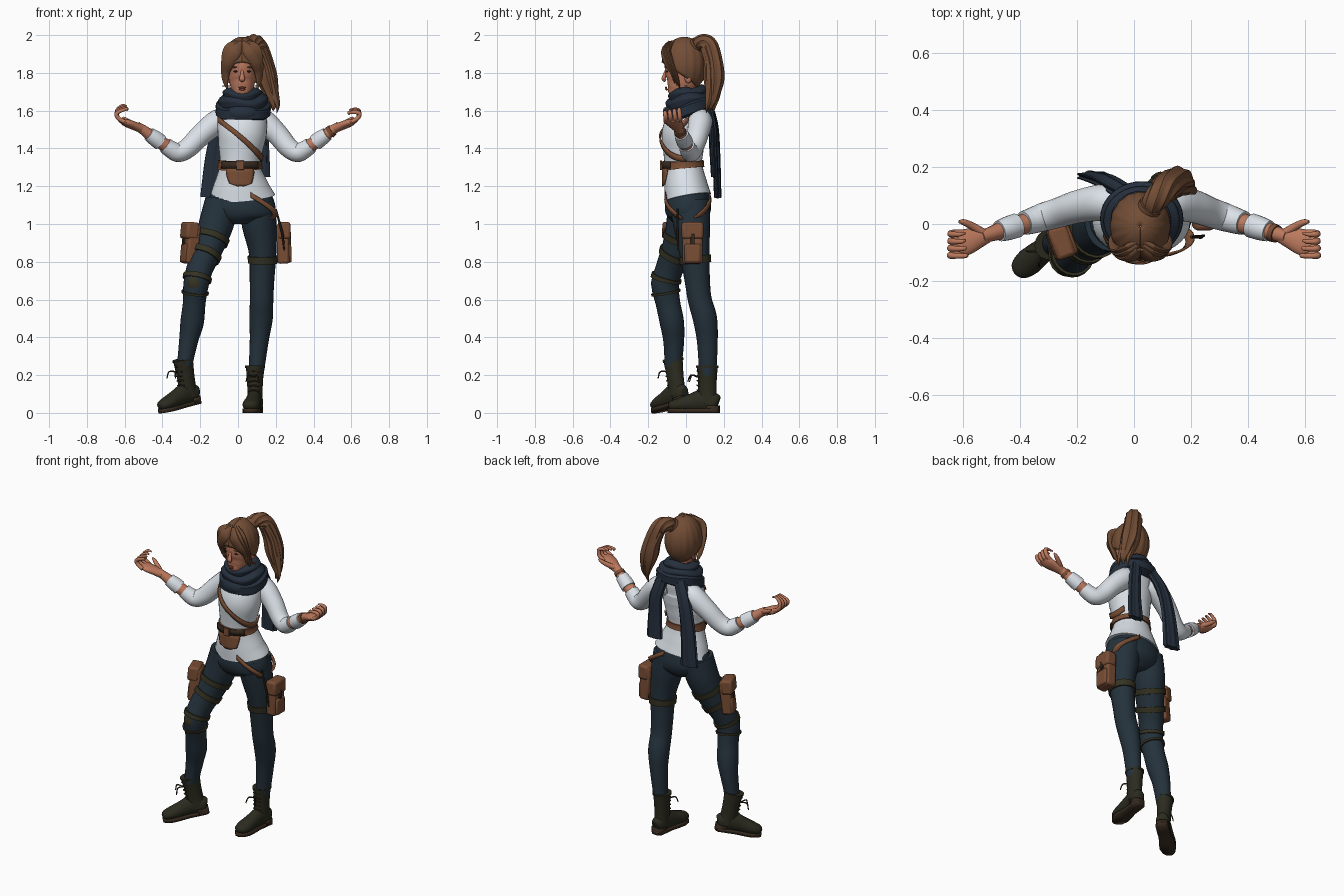
import bpy, bmesh
from math import sin, cos, pi, tau
from mathutils import Vector, Matrix

if "Cube" in bpy.data.objects:
    bpy.data.objects.remove(bpy.data.objects["Cube"])
X, Y, Z = Vector((1, 0, 0)), Vector((0, 1, 0)), Vector((0, 0, 1))
made = []


def material(name, *rgb):
    m = bpy.data.materials.new(name)
    m.use_nodes = True
    m.diffuse_color = (*rgb, 1)
    m.node_tree.nodes["Principled BSDF"].inputs["Base Color"].default_value = (*rgb, 1)
    return m


shirt = material("white cloth", .72, .77, .82)
navy = material("navy trousers", .018, .032, .045)
wool = material("dark blue wool", .018, .028, .045)
skin = material("skin", .5, .19, .11)
lip = material("lip red", .3, .09, .06)
hair = material("brown hair", .17, .075, .036)
leather = material("brown leather", .19, .075, .035)
dark = material("dark leather", .035, .022, .013)
bootcol = material("boot leather", .024, .024, .014)
olive = material("olive webbing", .035, .032, .016)


def finish(name, bm, mat):
    bmesh.ops.recalc_face_normals(bm, faces=bm.faces[:])
    me = bpy.data.meshes.new(name)
    bm.to_mesh(me)
    bm.free()
    me.materials.append(mat)
    ob = bpy.data.objects.new(name, me)
    bpy.context.collection.objects.link(ob)
    made.append(ob)
    return ob


def smooth(pts, n=8):
    """Catmull-Rom through tuples of position and radii."""
    out, last = [], len(pts) - 1
    for i in range(last):
        near = [pts[max(0, min(last, i + k))] for k in (-1, 0, 1, 2)]
        for t in (j / n for j in range(n)):
            out.append(tuple((2 * b + (c - a) * t + (2 * a - 5 * b + 4 * c - d) * t * t
                              + (3 * b - a - 3 * c + d) * t ** 3) / 2 for a, b, c, d in zip(*near)))
    return out + [tuple(pts[-1])]


def tube(name, rings, mat, ref=X, sides=20, flute=(0, 0), closed=False):
    """Skin elliptical rings (x, y, z, radius along ref, other radius)."""
    bm, loops, n = bmesh.new(), [], len(rings)
    for i, r in enumerate(rings):
        a, b = (i - 1, (i + 1) % n) if closed else (max(i - 1, 0), min(i + 1, n - 1))
        t = (Vector(rings[b][:3]) - Vector(rings[a][:3])).normalized()
        u = (ref - t * ref.dot(t)).normalized()
        v = t.cross(u)
        loop = []
        for k in range(sides):
            w = tau * k / sides
            f = 1 + flute[1] * cos(flute[0] * w)
            loop.append(bm.verts.new(Vector(r[:3]) + f * (u * r[3] * cos(w) + v * r[-1] * sin(w))))
        loops.append(loop)
    for i in range(n if closed else n - 1):
        p, q = loops[i], loops[(i + 1) % n]
        for k in range(sides):
            bm.faces.new((p[k - 1], p[k], q[k], q[k - 1]))
    if not closed:
        bm.faces.new(loops[0])
        bm.faces.new(loops[-1])
    return finish(name, bm, mat)


def band(name, rings, low, high, mat, grow=.009):
    part = [(*r[:3], r[3] + grow, r[-1] + grow) for r in rings if low <= r[2] <= high]
    return tube(name, part, mat)


def surf(rings, z, a, grow=.008):
    """Point on a vertical loft; angle 0 is the front."""
    r = min(rings, key=lambda s: abs(s[2] - z))
    return (r[0] + (r[3] + grow) * sin(a), r[1] - (r[-1] + grow) * cos(a), z)


def grid(name, rows, mat, thick):
    bm = bmesh.new()
    vs = [[bm.verts.new(p) for p in row] for row in rows]
    for p, q in zip(vs, vs[1:]):
        for k in range(len(p) - 1):
            bm.faces.new((p[k], p[k + 1], q[k + 1], q[k]))
    ob = finish(name, bm, mat)
    mod = ob.modifiers.new("thickness", "SOLIDIFY")
    mod.thickness, mod.offset = thick, 0
    return ob


def box(name, loc, size, mat, tilt=0, turn=0):
    bm = bmesh.new()
    bmesh.ops.create_cube(bm, size=1, matrix=Matrix.Diagonal((*size, 1)))
    ob = finish(name, bm, mat)
    ob.location, ob.rotation_euler = loc, (0, tilt, turn)
    mod = ob.modifiers.new("soft edges", "BEVEL")
    mod.width, mod.segments = min(size) * .2, 2


def ball(name, loc, size, mat, tilt=0):
    bm = bmesh.new()
    bmesh.ops.create_uvsphere(bm, u_segments=16, v_segments=10, radius=1,
                              matrix=Matrix.Diagonal((*size, 1)))
    ob = finish(name, bm, mat)
    ob.location, ob.rotation_euler = loc, (0, tilt, 0)


def ring(name, c, rx, ry, minor, tilt, mat, ref=Z, wave=0, flute=(0, 0)):
    pts = [(c[0] + rx * sin(a), c[1] - ry * cos(a), c[2] - tilt * cos(a) + wave * sin(3 * a + c[2] * 40), minor)
           for a in (tau * k / 40 for k in range(40))]
    tube(name, pts, mat, ref, 24, flute, True)


# Torso, trousers and legs
torso = smooth([(.02, .01, 1.14, .177, .124), (.015, 0, 1.2, .15, .115), (.01, -.014, 1.31, .108, .1),
                (.015, -.014, 1.4, .118, .108), (.022, -.012, 1.48, .13, .116), (.022, .008, 1.55, .13, .105),
                (.022, .03, 1.6, .12, .08), (.022, .03, 1.64, .06, .05)], 12)
tube("shirt_body", torso, shirt, sides=32)
hips = smooth([(.015, .01, 1.22, .13, .1), (.015, .01, 1.1, .183, .122), (.01, .01, 1.04, .16, .11),
               (.01, .01, 1, .06, .07)])
tube("trouser_hips", hips, navy, sides=32)
right_leg = smooth([(-.085, .01, 1.12, .09, .105), (-.115, -.005, 1, .092, .1), (-.155, -.04, .88, .08, .086),
                    (-.2, -.085, .77, .071, .074), (-.222, -.11, .68, .067, .073), (-.232, -.095, .58, .06, .065),
                    (-.243, -.075, .48, .062, .064), (-.262, -.065, .38, .05, .055), (-.283, -.068, .25, .04, .045)])
left_leg = smooth([(.1, .02, 1.12, .09, .108), (.112, .03, 1, .092, .098), (.13, .045, .85, .073, .08),
                   (.127, .06, .7, .065, .067), (.125, .073, .6, .062, .063), (.122, .1, .5, .062, .064),
                   (.112, .113, .38, .05, .055), (.095, .115, .2, .04, .045)])
tube("right_trouser_leg", right_leg, navy, sides=24)
tube("left_trouser_leg", left_leg, navy, sides=24)
for low, high in ((.9, .95), (.81, .865), (.7, .735), (.63, .655)):
    band("right_leg_strap", right_leg, low, high, olive)
band("left_thigh_strap", left_leg, .79, .835, olive)
ball("right_knee_patch", (-.226, -.155, .685), (.045, .03, .05), olive)

# Belt, front plate and slung straps
band("belt", torso, 1.288, 1.335, leather)
grid("belt_front", [[surf(torso, z, k * .1, .013) for k in range(-9, 10)] for z in (1.293, 1.33)], dark, .006)
box("belt_buckle", (.012, -.132, 1.311), (.04, .012, .05), leather)
grid("front_plate", [[surf(torso, z, w * k / 5) for k in range(-5, 6)] for z, w in
                     ((1.3, .66), (1.27, .62), (1.24, .5), (1.215, .4), (1.2, .1))], leather, .009)


def sash(name, path, rings, width, mat):
    grid(name, [[surf(rings, z + d, a, g) for d in (-width, 0, width)] for a, z, g in path], mat, .008)


sash("chest_strap", [(a, 1.455 - .108 * sin(a), .009) for a in (-1.15 + .1 * k for k in range(34))],
     torso, .016, leather)
for name, flip in (("front_hip_strap", False), ("back_hip_strap", True)):
    path = [(.3 + 1.1 * t, 1.155 - .14 * t, .01 + .035 * t) for t in (k / 12 for k in range(13))]
    sash(name, [(pi - a if flip else a, z, g) for a, z, g in path], hips, .015, leather)

# Thigh pouches
for side, x, y, tilt, turn in (("right", -.25, -.065, .1, .35), ("left", .238, .035, -.03, 0)):
    s = 1 if x > 0 else -1
    box(side + "_pouch", (x, y, .895), (.065, .105, .21), leather, tilt, turn)
    box(side + "_pouch_flap", (x + s * .006, y, .965), (.07, .115, .09), leather, tilt, turn)
    box(side + "_pouch_pocket", (x + s * .02, y, .845), (.05, .085, .1), leather, tilt, turn)
    box(side + "_pouch_tab", (x + s * .037, y, .92), (.012, .02, .06), dark, tilt, turn)
tube("pouch_tool", [(.2, -.045, 1.08, .005), (.235, -.045, .95, .007), (.245, -.04, .86, .004)], dark, sides=8)


# Boots, built pointing forward and then turned into place
def boot(side, x, y, turn, pitch):
    toe = Matrix.Translation((0, -.2, 0))
    place = Matrix.Translation((x, y, 0)) @ Matrix.Rotation(turn, 4, "Z") @ toe \
        @ Matrix.Rotation(pitch, 4, "X") @ toe.inverted()
    foot = smooth([(0, .058, .05, .02, .032), (0, .04, .055, .038, .05), (0, -.03, .063, .04, .058),
                   (0, -.09, .053, .043, .047), (0, -.15, .043, .047, .036), (0, -.192, .037, .035, .026),
                   (0, -.207, .033, .012, .01)], 5)
    shaft = smooth([(0, .005, .05, .042, .05), (0, 0, .1, .04, .05), (0, 0, .17, .043, .05),
                    (0, 0, .25, .049, .056)], 5)
    sole = [(.018, .064), (.036, .05), (.037, 0), (.036, -.05), (.045, -.11), (.048, -.15), (.036, -.19), (.015, -.21)]
    parts = [tube(side + "_boot_foot", foot, bootcol), tube(side + "_boot_shaft", shaft, bootcol),
             band(side + "_boot_cuff", shaft, .232, .251, bootcol, .004),
             grid(side + "_boot_sole", [[(-w, v, .011), (w, v, .011)] for w, v in sole], dark, .022),
             grid(side + "_boot_heel", [[(-w, v, .02), (w, v, .02)] for w, v in sole[:3]], dark, .04)]
    for k in range(5):
        z = .115 + .025 * k
        parts.append(tube(side + "_boot_lace", [(-.028, -.04, z, .004), (0, -.055, z + .006, .004),
                                                (.028, -.04, z, .004)], dark, Z, 6))
    for s in (-1, 1):
        parts.append(tube(side + "_lace_bow", smooth([(0, -.052, .19, .004), (s * .025, -.085, .2, .004),
                                                      (s * .035, -.1, .165, .003)], 4), dark, Y, 6))
    for ob in parts:
        ob.matrix_world = place


boot("right", -.25, -.035, -.88, .2)
boot("left", .09, .113, -.13, 0)

# Arms and hands, mirrored with a slight offset at the shoulder
for side, s in (("right", -1), ("left", 1)):
    def at(pts):
        return smooth([(s * p[0] + .025 * max(0, 1 - p[0] / .3), *p[1:]) for p in pts], 6)
    tube(side + "_sleeve", at([(.06, .06, 1.56, .055), (.12, .075, 1.543, .064), (.2, .062, 1.475, .058),
                               (.265, .04, 1.405, .053), (.315, .025, 1.378, .05), (.355, .012, 1.395, .046),
                               (.385, .003, 1.417, .042)]), shirt, Y)
    tube(side + "_forearm", at([(.35, .01, 1.395, .036), (.44, -.015, 1.452, .034), (.5, -.035, 1.497, .026),
                                (.535, -.045, 1.518, .024)]), skin, Y)
    tube(side + "_cuff", at([(.41, -.005, 1.432, .043), (.44, -.015, 1.454, .042), (.472, -.025, 1.476, .037)]), shirt, Y)
    tube(side + "_palm", at([(.51, -.04, 1.503, .022, .025), (.55, -.05, 1.52, .023, .038),
                             (.595, -.065, 1.537, .02, .046), (.627, -.07, 1.55, .01, .036)]), skin, Z)
    tip = 1.618 - .01 * s
    for k in range(4):
        y = -.032 - .025 * k
        tube(side + "_finger", at([(.6, y, 1.54, .012), (.635, y, 1.562, .012), (.64, y - .004, 1.6 - .004 * k, .011),
                                   (.612 - .008 * k, y - .004, tip - .006 * k, .008),
                                   (.59, y, tip - .004 - .008 * k, .004)]), skin, Y, 10)
    tube(side + "_thumb", at([(.53, -.03, 1.518, .016), (.565, -.008, 1.535, .014), (.595, .006, 1.553, .011),
                              (.612, .008, 1.565, .005)]), skin, Z, 10)
tube("left_bracelet", [(.485, -.03, 1.485, .033), (.5, -.035, 1.497, .031)], leather, Y)

# Head and face
mid = .022
tube("neck", [(mid, .02, 1.58, .055), (mid, .005, 1.74, .048)], skin)
tube("head", smooth([(mid, -.075, 1.676, .012, .014), (mid, -.068, 1.685, .034, .036), (mid, -.048, 1.71, .054, .06),
                     (mid, -.026, 1.75, .068, .085), (mid, -.014, 1.8, .076, .098), (mid, -.01, 1.86, .08, .1),
                     (mid, 0, 1.93, .06, .08)]), skin, sides=32)
tube("nose", smooth([(mid, -.1, 1.82, .008, .008), (mid, -.113, 1.79, .01, .009), (mid, -.118, 1.768, .016, .011),
                     (mid, -.108, 1.757, .01, .007)], 5), skin, sides=12)
ball("upper_lip", (mid, -.106, 1.722, ), (.021, .006, .005), lip)
ball("lower_lip", (mid, -.103, 1.713), (.017, .007, .006), lip)
for side, s in (("right", -1), ("left", 1)):
    ball(side + "_eye", (mid + s * .032, -.1, 1.808), (.015, .006, .005), dark, s * .1)
    ball(side + "_eyebrow", (mid + s * .033, -.102, 1.831), (.02, .006, .004), hair, s * .15)
    ball(side + "_ear", (mid + s * .077, .012, 1.775), (.012, .02, .03), skin)
    ring(side + "_earring", (mid + s * .085, 0, 1.73), .018, .006, .003, 0, leather)
    # Swept fringe and side locks
    for k in range(3):
        d = .014 * k
        tube(side + "_fringe_lock", smooth([(mid + s * .006, -.085 + d, 1.962, .012, .012),
                                            (mid + s * (.035 + d), -.119 + d, 1.915 + d / 2, .012, .032),
                                            (mid + s * (.068 + d / 2), -.105 + d, 1.855, .013, .03),
                                            (mid + s * (.083 + d / 4), -.075 + d, 1.8 - d, .009, .018),
                                            (mid + s * .08, -.06 + d, 1.745 - d, .002, .004)]), hair, Y, 14)

# Hair cap with strand ridges, ponytail and tie
rows = []
for k in range(97):
    a = tau * k / 96
    limit, f = 2.05 - .55 * cos(a), 1 + .012 * cos(16 * a)
    polar = [.03 + (limit - .03) * j / 14 for j in range(15)]
    rows.append([(mid + .1 * f * sin(p) * sin(a), -.008 - .114 * f * sin(p) * cos(a), 1.845 + .14 * cos(p)) for p in polar])
grid("hair_cap", rows, hair, .012)
tail = [(.05, .04, 1.93, .03), (.072, .08, 1.96, .04), (.105, .12, 1.945, .045), (.135, .143, 1.86, .048),
        (.155, .148, 1.77, .052), (.177, .142, 1.69, .036), (.19, .132, 1.64, .02), (.185, .125, 1.6, .003)]
tube("ponytail", smooth(tail), hair, sides=40, flute=(8, .07))
for k in (-1, 1):
    tube("ponytail_strand", smooth([(x + k * .02, y - k * .018, z - .012, r * .55) for x, y, z, r in tail[2:]]),
         hair, sides=20, flute=(5, .08))
tube("ponytail_tie", [(.05, .05, 1.94, .043), (.06, .065, 1.952, .043)], hair)

# Scarf wraps and hanging ends
ring("scarf_lower_wrap", (.027, .018, 1.608), .104, .09, .043, .035, wool, wave=.006, flute=(6, .08))
ring("scarf_middle_wrap", (.027, .012, 1.65), .095, .082, .037, .018, wool, wave=.008, flute=(5, .08))
ring("scarf_upper_wrap", (.024, .01, 1.69), .075, .074, .03, .012, wool, wave=.006, flute=(5, .08))
ball("scarf_front_drape", (.025, -.06, 1.585), (.09, .06, .055), wool)
for side, path in (("right", [(-.03, .11, 1.64, .035, .025), (-.09, .145, 1.52, .04, .024), (-.125, .16, 1.36, .046, .02),
                              (-.143, .168, 1.14, .056, .018)]),
                   ("left", [(.08, .11, 1.64, .035, .025), (.112, .14, 1.52, .038, .022), (.118, .145, 1.4, .042, .02),
                             (.115, .152, 1.25, .05, .018)])):
    tube("scarf_" + side + "_end", smooth(path), wool, sides=40, flute=(7, .12))

# Smooth shading with sharp edges kept
bpy.ops.object.select_all(action="DESELECT")
for ob in made:
    ob.select_set(True)
bpy.context.view_layer.objects.active = made[0]
bpy.ops.object.shade_smooth_by_angle(angle=.7)
